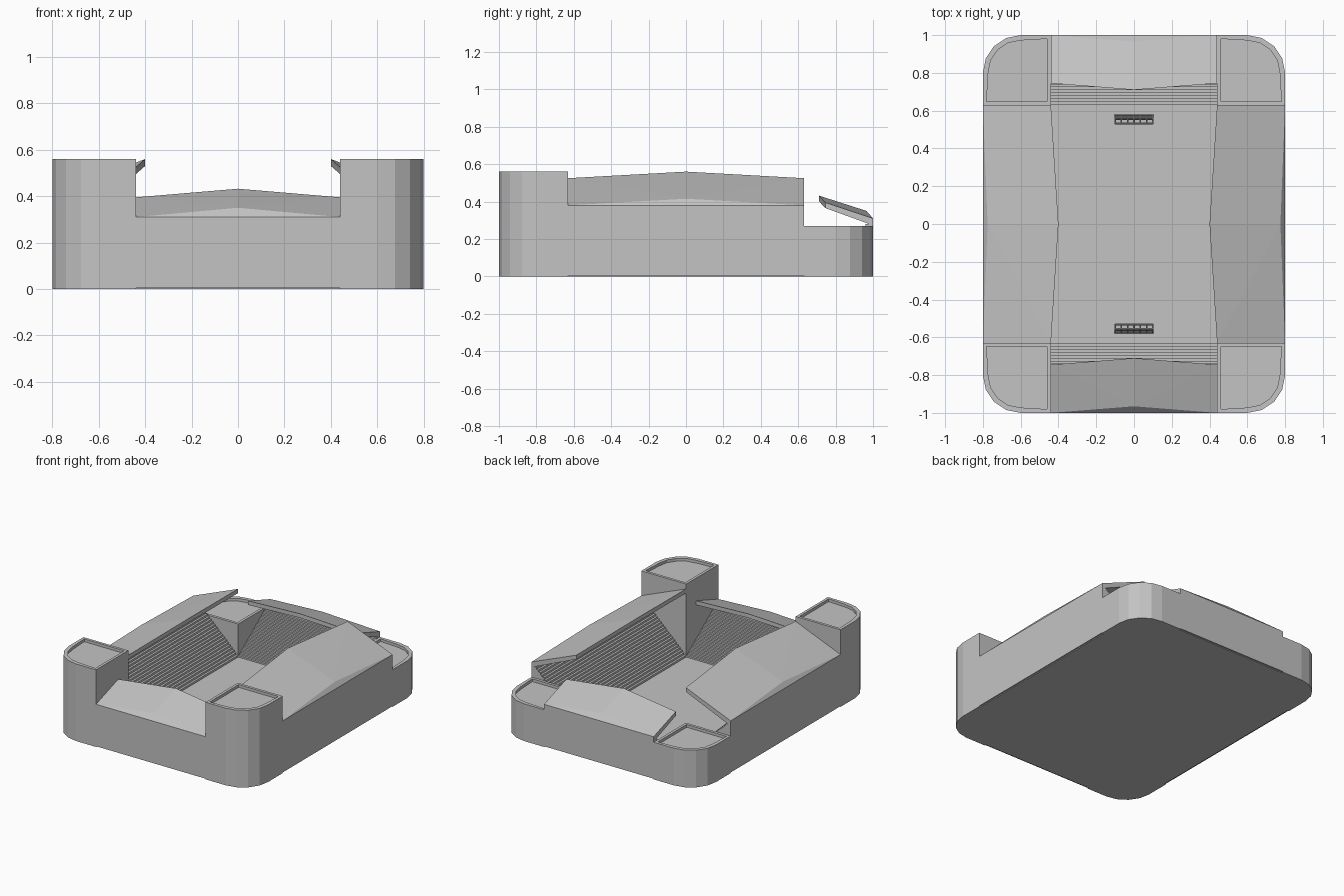
import bpy, bmesh, math
from mathutils import Vector

cube = bpy.data.objects.get("Cube")
if cube:
    bpy.data.objects.remove(cube)

grey = bpy.data.materials.new("concrete_grey")
grey.use_nodes = True
COLOR = (0.55, 0.55, 0.55, 1)
grey.diffuse_color = COLOR
grey.node_tree.nodes["Principled BSDF"].inputs["Base Color"].default_value = COLOR

HALF_X, HALF_Y = 0.8, 1.0      # outer walls
IN_X, IN_Y = 0.44, 0.63        # pitch edge and tower corner
PITCH_Z = 0.03


def finish(name, bm):
    bmesh.ops.recalc_face_normals(bm, faces=bm.faces)
    mesh = bpy.data.meshes.new(name)
    bm.to_mesh(mesh)
    bm.free()
    mesh.materials.append(grey)
    obj = bpy.data.objects.new(name, mesh)
    bpy.context.collection.objects.link(obj)
    return obj


def prism(bm, bottom, top):
    """Join two matching outlines into a closed solid; returns the top face."""
    a = [bm.verts.new(p) for p in bottom]
    b = [bm.verts.new(p) for p in top]
    bm.faces.new(a)
    cap = bm.faces.new(b)
    for i in range(len(a)):
        j = (i + 1) % len(a)
        bm.faces.new((a[i], a[j], b[j], b[i]))
    return cap


def add_box(bm, lo, hi):
    corners = [(lo[0], lo[1]), (hi[0], lo[1]), (hi[0], hi[1]), (lo[0], hi[1])]
    prism(bm, [(x, y, lo[2]) for x, y in corners], [(x, y, hi[2]) for x, y in corners])


def add_bar(bm, p, q, r=0.003):
    """Thin square bar between two points."""
    p, q = Vector(p), Vector(q)
    d = (q - p).normalized()
    u = d.orthogonal().normalized() * r
    v = d.cross(u)
    ring = [u + v, u - v, -u - v, v - u]
    prism(bm, [p + o for o in ring], [q + o for o in ring])


# Corner towers with a rounded outer corner and a sunken top
def tower(name, sx, sy, height):
    radius, segments = 0.2, 4
    outline = [(IN_X, IN_Y), (HALF_X, IN_Y)]
    for i in range(segments + 1):
        a = math.pi / 2 * i / segments
        outline.append((HALF_X - radius + radius * math.cos(a),
                        HALF_Y - radius + radius * math.sin(a)))
    outline.append((IN_X, HALF_Y))
    bm = bmesh.new()
    cap = prism(bm, [(x * sx, y * sy, 0) for x, y in outline],
                [(x * sx, y * sy, height) for x, y in outline])
    bmesh.ops.recalc_face_normals(bm, faces=bm.faces)
    bmesh.ops.inset_region(bm, faces=[cap], thickness=0.028)
    sunk = bmesh.ops.extrude_discrete_faces(bm, faces=[cap])["faces"]
    bmesh.ops.translate(bm, verts=sunk[0].verts, vec=(0, 0, -0.02))
    finish(name, bm)


for sx, side in ((1, "left"), (-1, "right")):
    tower(f"front_{side}_tower", sx, -1, 0.56)
    tower(f"back_{side}_tower", sx, 1, 0.27)


# Map (along, outward, z) to the chosen side of the building
def place(axis, sign):
    if axis == "x":
        return lambda u, w, z: (w * sign, u, z)
    return lambda u, w, z: (u, w * sign, z)


# Outer wall with a stepped seating bank behind it
def stand(name, to_world, length, inner, outer, wall_z):
    steps, wall = 22, 0.025
    run = (outer - wall - inner) / steps
    rise = (wall_z - 0.03 - PITCH_Z) / steps
    profile = [(outer, 0.005), (outer, wall_z), (outer - wall, wall_z)]
    for i in reversed(range(steps)):
        z = PITCH_Z + rise * (i + 1)
        profile += [(inner + run * (i + 1), z), (inner + run * i, z)]
    profile.append((inner, 0.005))
    bm = bmesh.new()
    prism(bm, [to_world(-length, w, z) for w, z in profile],
          [to_world(length, w, z) for w, z in profile])
    finish(name, bm)


# Creased canopy, rising inward and highest at the middle
def canopy(name, to_world, length, outer, outer_z, crease, end, middle):
    thick, back = 0.03, 0.02
    top = [(-length, outer, outer_z), (length, outer, outer_z), (0, *crease),
           (-length, *end), (0, *middle), (length, *end)]
    shift = [back, back, back, 0, 0, 0]
    low = [(u, w - s, z - thick) for (u, w, z), s in zip(top, shift)]
    bm = bmesh.new()
    a = [bm.verts.new(to_world(*p)) for p in top]
    b = [bm.verts.new(to_world(*p)) for p in low]
    for tri in ((0, 1, 2), (0, 2, 3), (2, 4, 3), (2, 5, 4), (2, 1, 5)):
        bm.faces.new([a[i] for i in tri])
        bm.faces.new([b[i] for i in reversed(tri)])
    rim = (0, 1, 5, 4, 3)
    for i, j in zip(rim, rim[1:] + rim[:1]):
        bm.faces.new((a[i], a[j], b[j], b[i]))
    finish(name, bm)


for sign, side in ((1, "left"), (-1, "right")):
    where = place("x", sign)
    stand(f"{side}_stand", where, IN_Y, IN_X, HALF_X, 0.38)
    canopy(f"{side}_canopy", where, IN_Y, HALF_X, 0.38,
           (0.775, 0.415), (0.44, 0.525), (0.40, 0.56))

for sign, side in ((1, "back"), (-1, "front")):
    where = place("y", sign)
    stand(f"{side}_stand", where, IN_X, IN_Y, HALF_Y, 0.31)
    canopy(f"{side}_canopy", where, IN_X, HALF_Y, 0.31,
           (0.965, 0.35), (0.745, 0.395), (0.71, 0.432))

# Pitch and the base plate under the stands
bm = bmesh.new()
add_box(bm, (-IN_X, -IN_Y, 0.003), (IN_X, IN_Y, PITCH_Z))
finish("pitch", bm)
bm = bmesh.new()
add_box(bm, (-IN_X, -HALF_Y + 0.01, 0), (IN_X, HALF_Y - 0.01, 0.006))
add_box(bm, (-HALF_X + 0.01, -IN_Y, 0), (HALF_X - 0.01, IN_Y, 0.006))
finish("base_plate", bm)

# Goals: frame at the front, sloping net bars behind
for sign, side in ((1, "back"), (-1, "front")):
    bm = bmesh.new()
    half, mouth, mid, rear = 0.1, 0.533 * sign, 0.555 * sign, 0.577 * sign
    top = PITCH_Z + 0.07
    for x in (-half, half):
        add_bar(bm, (x, mouth, PITCH_Z), (x, mouth, top), 0.004)
    add_bar(bm, (-half, mouth, top), (half, mouth, top), 0.004)
    count = 7
    for i in range(count):
        x = -half + 2 * half * i / (count - 1)
        add_bar(bm, (x, mouth, top), (x, mid, top))
        add_bar(bm, (x, mid, top), (x, rear, PITCH_Z))
    for t in (0, 0.33, 0.66, 0.95):
        y, z = mid + (rear - mid) * t, top + (PITCH_Z - top) * t
        add_bar(bm, (-half, y, z), (half, y, z))
    finish(f"{side}_goal", bm)
